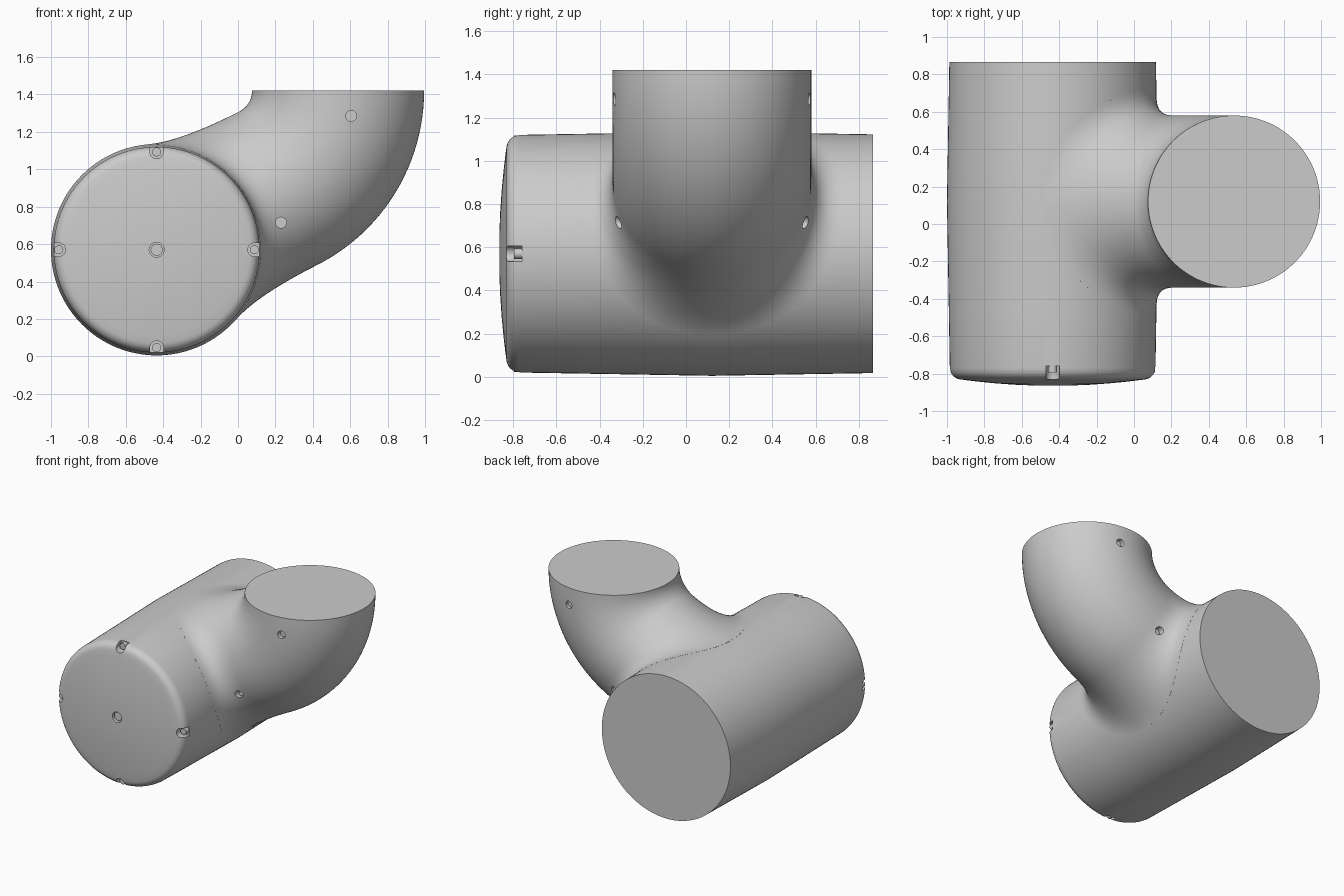
import bpy, bmesh
from math import sin, cos, pi, radians
from mathutils import Vector

if "Cube" in bpy.data.objects:
    bpy.data.objects.remove(bpy.data.objects["Cube"])

N = 128
AX, AZ, Y0 = -0.435, 0.57, 0.12      # body axis (along y) and branch plane


def barrel(y):
    return 0.565 - 0.017 * abs(y - Y0)


def add_loft(bm, rings):
    """Bridge equal-length rings and cap both ends."""
    vs = [[bm.verts.new(p) for p in r] for r in rings]
    n = len(vs[0])
    faces = [bm.faces.new((a[i], a[(i + 1) % n], b[(i + 1) % n], b[i]))
             for a, b in zip(vs, vs[1:]) for i in range(n)]
    faces += [bm.faces.new(vs[0]), bm.faces.new(vs[-1])]
    bmesh.ops.recalc_face_normals(bm, faces=faces)


def add_prism(bm, outline, ya, yb):
    add_loft(bm, [[(x, y, z) for x, z in outline] for y in (ya, yb)])


def circle(x, z, r, n=24):
    return [(x + r * cos(2 * pi * i / n), z + r * sin(2 * pi * i / n)) for i in range(n)]


def finish(name, bm):
    me = bpy.data.meshes.new(name)
    bm.to_mesh(me)
    bm.free()
    ob = bpy.data.objects.new(name, me)
    bpy.context.collection.objects.link(ob)
    return ob


def select(ob):
    bpy.ops.object.select_all(action='DESELECT')
    ob.select_set(True)
    bpy.context.view_layer.objects.active = ob


def boolean(ob, other, op):
    m = ob.modifiers.new(op.lower(), 'BOOLEAN')
    m.operation, m.object, m.solver = op, other, 'EXACT'
    select(ob)
    bpy.ops.object.modifier_apply(modifier=m.name)
    bpy.data.objects.remove(other)


# Main barrel with domed, rounded front cap
profile = [(r, -0.865 + 0.14 * r * r) for r in (0.1, 0.2, 0.3, 0.4, 0.46)]
for i in range(9):
    t = i / 8
    k = ((1 - t) ** 2, 2 * t * (1 - t), t * t)
    profile.append((k[0] * 0.50 + k[1] * 0.545 + k[2] * barrel(-0.77),
                    k[0] * -0.83 + k[1] * -0.82 + k[2] * -0.77))
profile += [(barrel(y), y) for y in (-0.4, -0.1, 0.12, 0.34, 0.6, 0.865)]
bm = bmesh.new()
add_loft(bm, [[(AX + r * cos(2 * pi * i / N), y, AZ + r * sin(2 * pi * i / N))
               for i in range(N)] for r, y in profile])
pipe = finish("pipe_fitting", bm)

# Elbow: bent round tube, then a flare that meets the barrel tangentially
CX, CZ, BEND, R = -0.05, 1.42, 0.585, 0.46
END = radians(-63.2)
U = Vector((-sin(END), 0, cos(END)))
V = Vector((cos(END), 0, sin(END)))
AXIS = Vector((AX, Y0, AZ))
ANG = [2 * pi * i / N for i in range(N)]
rings = []
for k in range(25):
    th = END * k / 24
    rings.append([(CX + cos(th) * (BEND + R * sin(a)), Y0 + R * cos(a),
                   CZ + sin(th) * (BEND + R * sin(a))) for a in ANG])
u0 = (Vector((CX, Y0, CZ)) - AXIS).dot(U)


def flare(a, t):
    phi, y2 = radians(68) * sin(a), 0.60 * cos(a)
    rr = barrel(Y0 + y2) + 0.0006
    v = R * sin(a)
    p0 = Vector((u0, R * cos(a), v))
    p1 = Vector(((rr - v * sin(phi)) / cos(phi), R * cos(a), v))
    p2 = Vector((rr * cos(phi), y2, rr * sin(phi)))
    if t > 1:                                   # skirt hidden in the barrel
        p = Vector((p2.x * 0.85, p2.y * 0.97, p2.z * 0.85)) if t < 3 else \
            Vector((0.1, p2.y * 0.3, p2.z * 0.3))
    else:
        p = p0 * (1 - t) ** 2 + p1 * 2 * t * (1 - t) + p2 * t * t
    return AXIS + U * p.x + V * p.z + Vector((0, p.y, 0))


for t in [i / 16 for i in range(1, 17)] + [2, 3]:
    rings.append([flare(a, t) for a in ANG])
bm = bmesh.new()
add_loft(bm, rings)
boolean(pipe, finish("elbow", bm), 'UNION')

# Recesses: cap centre, four rim notches, two holes on each elbow side
cut, screws = bmesh.new(), bmesh.new()
add_prism(cut, circle(AX, AZ, 0.04), -0.95, -0.835)
add_prism(screws, circle(AX, AZ, 0.032), -0.85, -0.82)
for q in range(4):
    ca, sa = cos(q * pi / 2), sin(q * pi / 2)
    local = [(0.62, -0.036), (0.62, 0.036)]
    local += [(0.523 + 0.036 * cos(b), 0.036 * sin(b))
              for b in [pi / 2 + pi * i / 12 for i in range(13)]]
    add_prism(cut, [(AX + r * ca - s * sa, AZ + r * sa + s * ca) for r, s in local], -0.95, -0.76)
    add_prism(screws, circle(AX + 0.523 * ca, AZ + 0.523 * sa, 0.024), -0.795, -0.75)
for x, z, depth in ((0.605, 1.285, 0.425), (0.23, 0.715, 0.40)):
    for s in (-1, 1):
        add_prism(cut, circle(x, z, 0.029), Y0 + s * depth, Y0 + s * 0.6)
        add_prism(screws, circle(x, z, 0.022), Y0 + s * (depth - 0.02), Y0 + s * (depth + 0.008))
boolean(pipe, finish("recess_cutter", cut), 'DIFFERENCE')
screw_heads = finish("screw_heads", screws)

# Smooth shading with crisp rims
for ob in (pipe, screw_heads):
    select(ob)
    bpy.ops.object.shade_smooth_by_angle(angle=radians(35))
